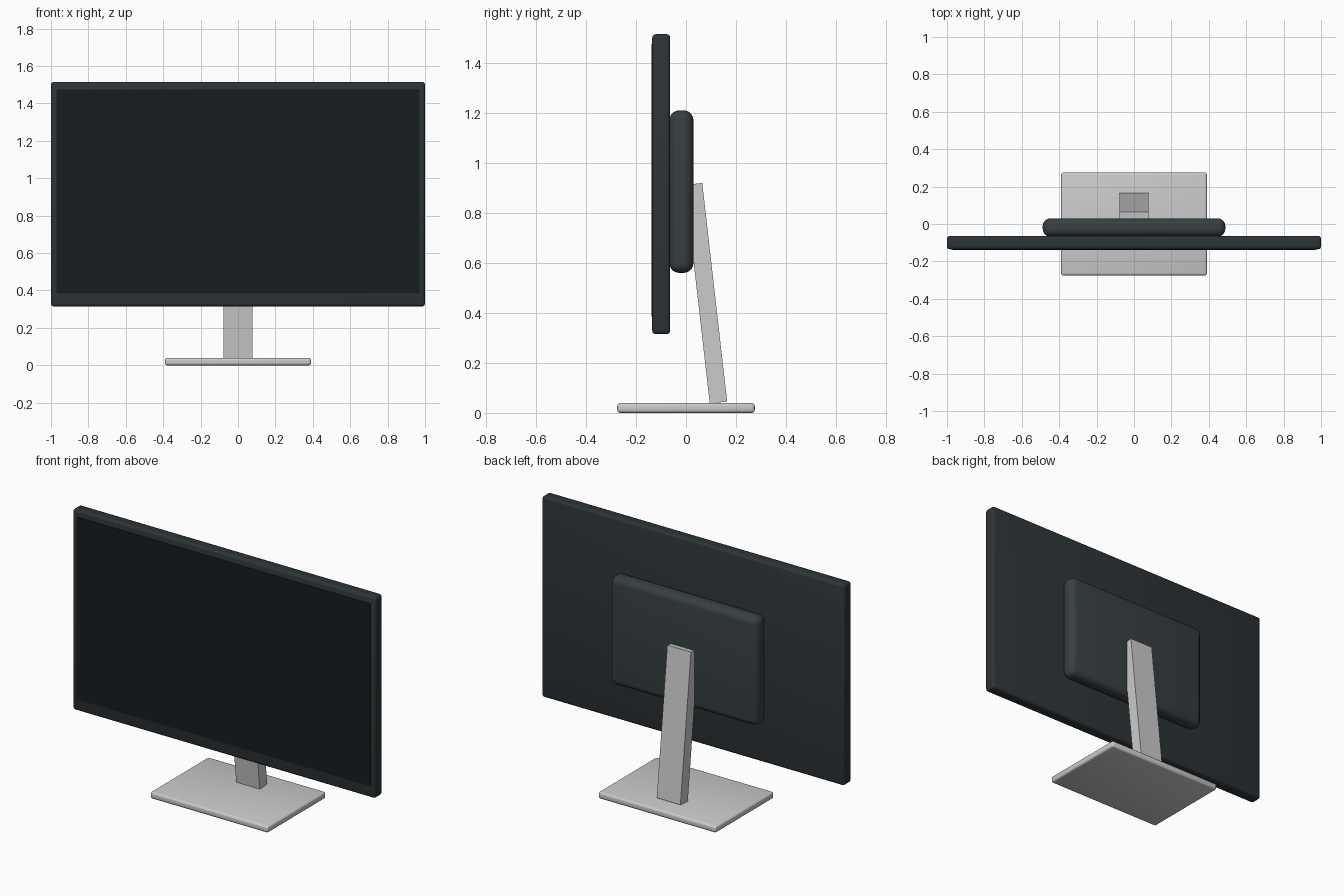
import bpy
from math import radians

if "Cube" in bpy.data.objects:
    bpy.data.objects.remove(bpy.data.objects["Cube"])


def material(name, rgb):
    mat = bpy.data.materials.new(name)
    mat.diffuse_color = (*rgb, 1)
    mat.use_nodes = True
    mat.node_tree.nodes["Principled BSDF"].inputs["Base Color"].default_value = mat.diffuse_color
    return mat


def box(name, center, size, bevel=0, segments=3, tilt=0, mat=None):
    bpy.ops.mesh.primitive_cube_add(size=1)
    ob = bpy.context.object
    ob.name = name
    ob.scale = size
    bpy.ops.object.transform_apply(location=False, rotation=False, scale=True)
    ob.location = center
    ob.rotation_euler.x = radians(tilt)
    if bevel:
        mod = ob.modifiers.new("Rounded edges", 'BEVEL')
        mod.width = bevel
        mod.segments = segments
        bpy.ops.object.modifier_apply(modifier=mod.name)
        bpy.ops.object.shade_smooth_by_angle(angle=radians(35))
    if mat:
        ob.data.materials.append(mat)
    return ob


frame_mat = material("dark frame", (0.026, 0.034, 0.038))
screen_mat = material("black glass", (0.008, 0.012, 0.014))
housing_mat = material("dark housing", (0.038, 0.050, 0.056))

# Display: frame, slightly proud screen, rounded rear housing
box("display_frame", (0, -0.099, 0.915), (2.0, 0.072, 1.2), 0.015, mat=frame_mat)
box("screen", (0, -0.132, 0.93), (1.94, 0.012, 1.09), mat=screen_mat)
box("rear_housing", (0, -0.0185, 0.885), (0.976, 0.097, 0.65), 0.04, 5, mat=housing_mat)

# Stand: leaning neck on a flat base
box("stand_neck", (0, 0.08, 0.4785), (0.156, 0.07, 0.88), tilt=6.5)
box("stand_base", (0, 0, 0.02), (0.78, 0.55, 0.04), 0.012)
